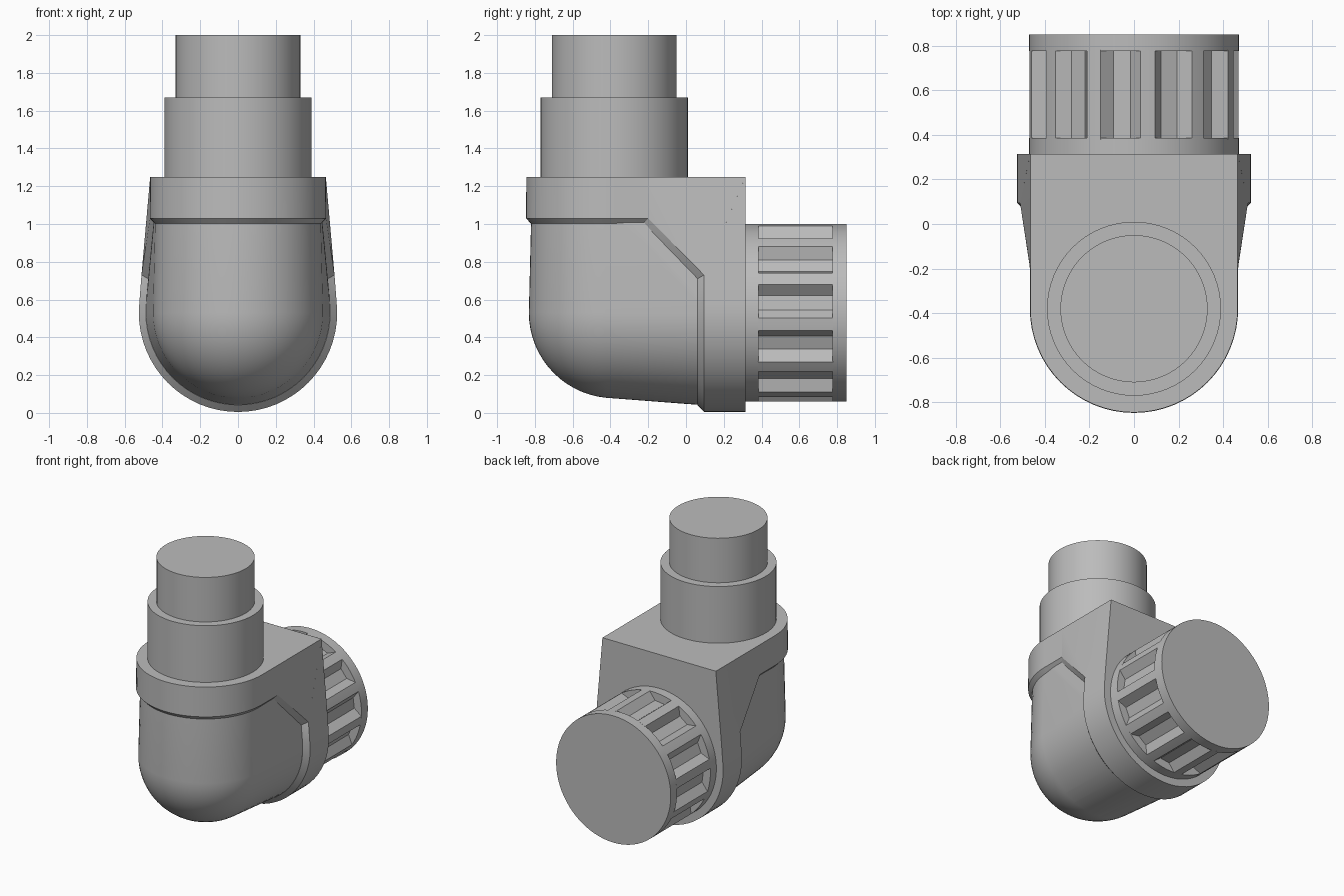
import bpy, bmesh
from math import sin, cos, pi, radians
from mathutils import Matrix, Vector

if "Cube" in bpy.data.objects:
    bpy.data.objects.remove(bpy.data.objects["Cube"], do_unlink=True)

grey = bpy.data.materials.new("plain grey")
grey.use_nodes = True
colour = (0.5, 0.5, 0.5, 1)
grey.diffuse_color = colour
grey.node_tree.nodes["Principled BSDF"].inputs["Base Color"].default_value = colour

PIPE_Y, KNOB_Z = -0.38, 0.53     # axes of the upright pipe and the knob
BACK, TOP = 0.315, 1.25          # back face and top face of the housing


def finish(name, bm, angle=30):
    bmesh.ops.recalc_face_normals(bm, faces=bm.faces)
    mesh = bpy.data.meshes.new(name)
    bm.to_mesh(mesh)
    bm.free()
    mesh.materials.append(grey)
    obj = bpy.data.objects.new(name, mesh)
    bpy.context.collection.objects.link(obj)
    bpy.ops.object.select_all(action='DESELECT')
    obj.select_set(True)
    bpy.context.view_layer.objects.active = obj
    bpy.ops.object.shade_smooth_by_angle(angle=radians(angle))
    return obj


def hull(name, points, angle=30):
    bm = bmesh.new()
    for p in points:
        bm.verts.new(p)
    bmesh.ops.remove_doubles(bm, verts=bm.verts, dist=0.0005)
    res = bmesh.ops.convex_hull(bm, input=bm.verts)
    inside = {g for g in res["geom_interior"] + res["geom_unused"]
              if isinstance(g, bmesh.types.BMVert)}
    bmesh.ops.delete(bm, geom=list(inside), context='VERTS')
    bmesh.ops.dissolve_limit(bm, angle_limit=radians(0.5), verts=bm.verts, edges=bm.edges)
    return finish(name, bm, angle)


def both(x, y, z):
    return [(x, y, z), (-x, y, z)]


def ring_z(r, z, n=64):
    return [(r * cos(2 * pi * i / n), PIPE_Y + r * sin(2 * pi * i / n), z) for i in range(n)]


def ring_y(r, y, n=64):
    return [(r * sin(2 * pi * i / n), y, KNOB_Z + r * cos(2 * pi * i / n)) for i in range(n)]


def prism_y(name, outline, y0, y1):
    # extrude an (x, z) outline along y
    bm = bmesh.new()
    face = bm.faces.new([bm.verts.new((x, y0, z)) for x, z in outline])
    ext = bmesh.ops.extrude_face_region(bm, geom=[face], use_keep_orig=True)
    moved = [v for v in ext["geom"] if isinstance(v, bmesh.types.BMVert)]
    bmesh.ops.translate(bm, verts=moved, vec=(0, y1 - y0, 0))
    return finish(name, bm)


# upright stepped pipe
for name, radius, z0, z1 in (("lower_pipe", 0.39, 1.2, 1.67), ("upper_pipe", 0.33, 1.6, 2.0)):
    hull(name, ring_z(radius, z0) + ring_z(radius, z1))

# rounded elbow body
ball = bmesh.new()
bmesh.ops.create_uvsphere(ball, u_segments=64, v_segments=32, radius=0.452,
                          matrix=Matrix.Translation((0, PIPE_Y, KNOB_Z)))
body = [v.co.copy() for v in ball.verts]
ball.free()
body += ring_z(0.438, 1.1) + ring_y(0.49, 0.1) + both(0.44, 0.1, 1.1)
hull("elbow_body", body)

# top collar with a chamfered lower edge
collar = []
for r, z in ((0.465, TOP), (0.467, 1.03), (0.437, 0.998)):
    collar += ring_z(r, z) + both(r, BACK - 0.001, z)
hull("top_collar", collar)

# back flange with a chamfered front edge
flange = ring_y(0.525, BACK) + both(0.465, BACK, TOP) + both(0.511, BACK, 0.73)
for r, y, z, x in ((0.525, 0.095, 0.73, 0.511), (0.488, 0.06, 0.71, 0.474)):
    flange += [p for p in ring_y(r, y) if p[2] <= z] + both(x, y, z)
hull("back_flange", flange)

# diagonal web joining the collar and the flange
web = []
for p in ((0.466, -0.2, 1.03), (0.511, 0.095, 0.73), (0.44, -0.23, 1.0), (0.474, 0.06, 0.71),
          (0.465, -0.2, TOP - 0.002), (0.465, BACK, TOP - 0.002), (0.511, BACK, 0.73)):
    web += both(*p)
hull("diagonal_web", web, 20)

# ribbed knob: two plain rims and a grooved barrel
RIM = 0.47
for name, y0, y1 in (("inner_rim", BACK - 0.02, 0.385), ("outer_rim", 0.775, 0.85)):
    hull(name, ring_y(RIM, y0, 72) + ring_y(RIM, y1, 72))

outline = []
for k in range(12):
    a = radians(22.5 + 30 * k)
    out, side = Vector((sin(a), cos(a))), Vector((cos(a), -sin(a)))
    for turn in (-19, -15, -11):
        b = a + radians(turn)
        outline.append((RIM * sin(b), KNOB_Z + RIM * cos(b)))
    for s in (-0.038, 0.038):
        p = out * 0.41 + side * s
        outline.append((p.x, KNOB_Z + p.y))
prism_y("ribbed_barrel", outline, 0.38, 0.78)
